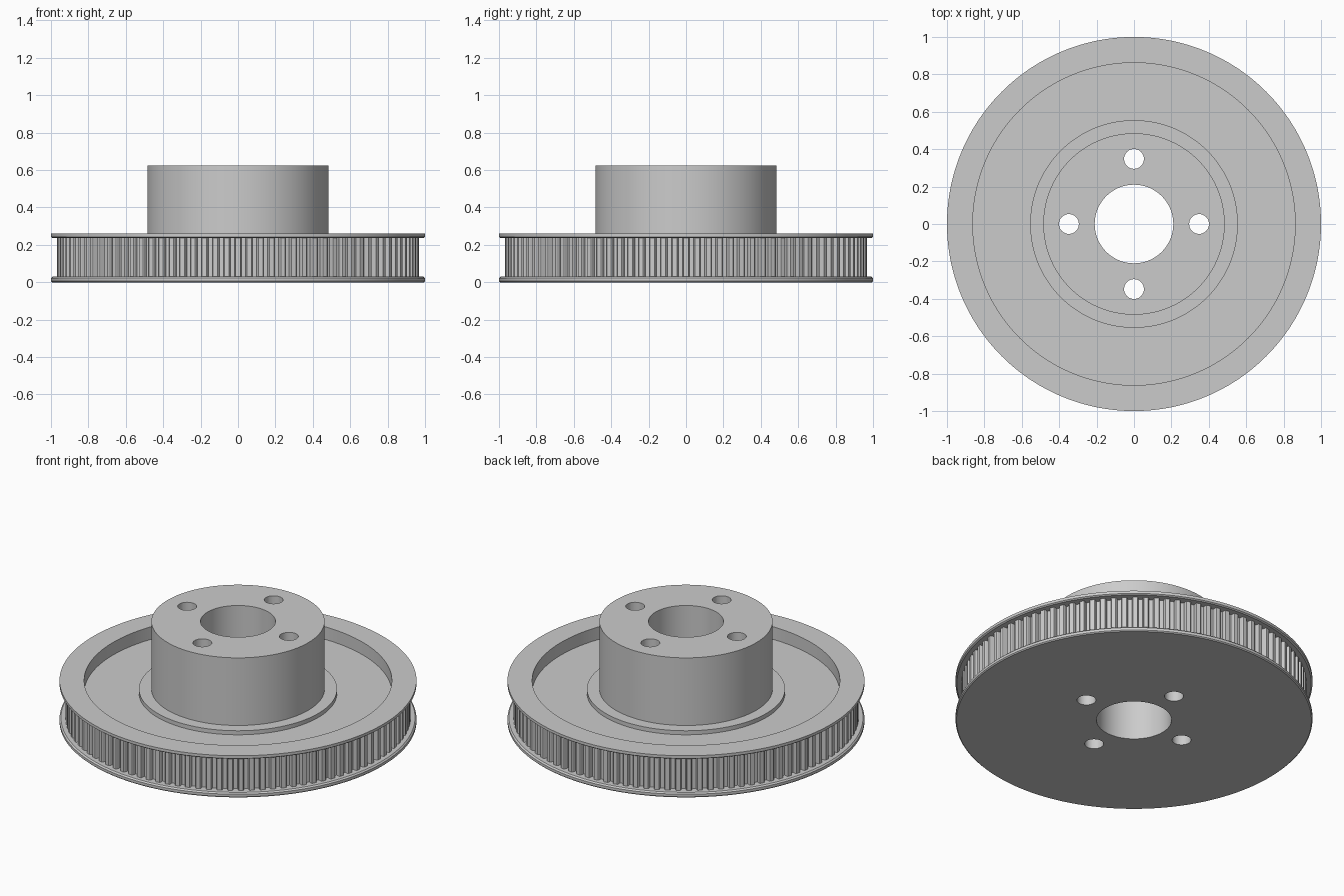
import bpy, bmesh, math
from mathutils import Matrix, Vector

if "Cube" in bpy.data.objects:
    bpy.data.objects.remove(bpy.data.objects["Cube"])

SEGMENTS = 200
TEETH = 100
ROOT_R, TIP_R = 0.942, 0.967
Z_LOW, Z_HIGH = 0.03, 0.237

metal = bpy.data.materials.new("grey metal")
metal.diffuse_color = (0.6, 0.6, 0.6, 1)
metal.use_nodes = True
metal.node_tree.nodes["Principled BSDF"].inputs["Base Color"].default_value = metal.diffuse_color


def make_object(name, bm):
    bmesh.ops.recalc_face_normals(bm, faces=bm.faces)
    mesh = bpy.data.meshes.new(name)
    bm.to_mesh(mesh)
    bm.free()
    mesh.materials.append(metal)
    obj = bpy.data.objects.new(name, mesh)
    bpy.context.collection.objects.link(obj)
    return obj


def lathe(name, profile):
    """Revolve a closed (radius, z) outline about the z axis."""
    bm = bmesh.new()
    rings = []
    for i in range(SEGMENTS):
        a = 2 * math.pi * i / SEGMENTS
        rings.append([bm.verts.new((r * math.cos(a), r * math.sin(a), z))
                      for r, z in profile])
    n = len(profile)
    for i in range(SEGMENTS):
        p, q = rings[i], rings[(i + 1) % SEGMENTS]
        for j in range(n):
            k = (j + 1) % n
            bm.faces.new((p[j], q[j], q[k], p[k]))
    return make_object(name, bm)


# Pulley body: bore, base, two flanges, recessed web, raised ledge and hub
body = lathe("pulley_body", [
    (0.21, 0), (0.994, 0), (1.0, 0.006), (1.0, 0.022), (0.992, Z_LOW),
    (ROOT_R, Z_LOW), (ROOT_R, Z_HIGH), (0.992, Z_HIGH), (1.0, 0.243), (1.0, 0.26),
    (0.862, 0.26), (0.862, 0.182), (0.555, 0.182), (0.555, 0.207),
    (0.485, 0.207), (0.485, 0.625), (0.21, 0.625),
])

# Four bolt holes drilled right through the hub
bm = bmesh.new()
for i in range(4):
    a = i * math.pi / 2
    spot = Matrix.Translation((0.348 * math.cos(a), 0.348 * math.sin(a), 0.3))
    bmesh.ops.create_cone(bm, cap_ends=True, segments=40, radius1=0.053,
                          radius2=0.053, depth=1.0, matrix=spot)
cutter = make_object("bolt_hole_cutter", bm)
cutter.hide_render = True
drill = body.modifiers.new("bolt holes", 'BOOLEAN')
drill.operation = 'DIFFERENCE'
drill.solver = 'EXACT'
drill.object = cutter
bpy.context.view_layer.objects.active = body
body.select_set(True)
bpy.ops.object.modifier_apply(modifier=drill.name)
bpy.data.objects.remove(cutter)
bpy.ops.object.shade_smooth_by_angle(angle=math.radians(25))

# Belt teeth: tapered bars around the rim between the flanges
bm = bmesh.new()
pitch = 2 * math.pi / TEETH
section = [(ROOT_R - 0.01, -0.33), (TIP_R - 0.004, -0.26), (TIP_R, -0.2),
           (TIP_R, 0.2), (TIP_R - 0.004, 0.26), (ROOT_R - 0.01, 0.33)]
for i in range(TEETH):
    low, high = [], []
    for r, share in section:
        a = pitch * (i + share)
        p = Vector((r * math.cos(a), r * math.sin(a), 0))
        low.append(bm.verts.new(p + Vector((0, 0, Z_LOW - 0.002))))
        high.append(bm.verts.new(p + Vector((0, 0, Z_HIGH + 0.002))))
    n = len(section)
    for j in range(n):
        k = (j + 1) % n
        bm.faces.new((low[j], low[k], high[k], high[j]))
    bm.faces.new(low)
    bm.faces.new(high)
make_object("belt_teeth", bm)
